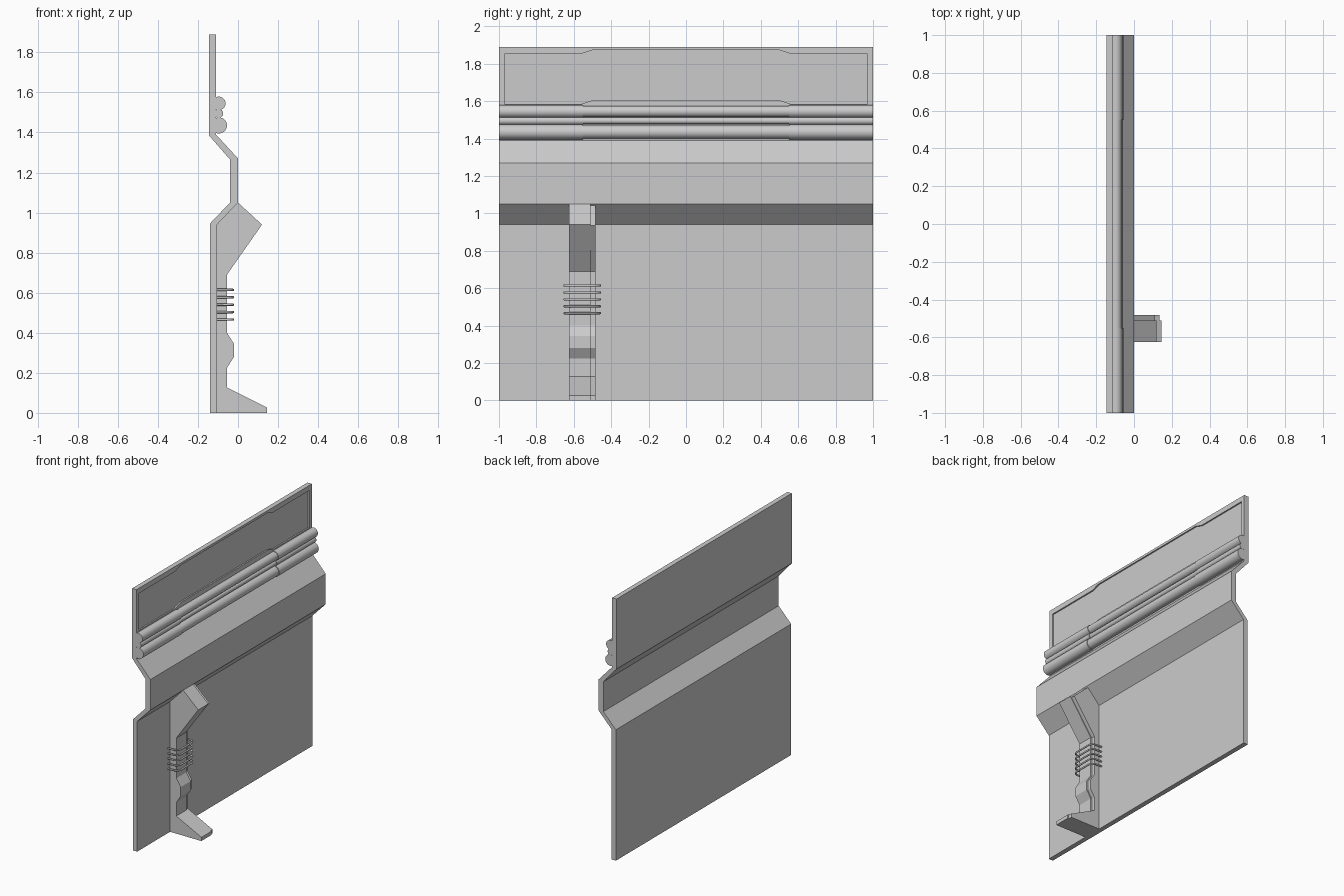
import bpy, bmesh
from math import sin, cos, pi

if "Cube" in bpy.data.objects:
    bpy.data.objects.remove(bpy.data.objects["Cube"])


def add_object(name, bm):
    bmesh.ops.recalc_face_normals(bm, faces=bm.faces)
    mesh = bpy.data.meshes.new(name)
    bm.to_mesh(mesh)
    bm.free()
    obj = bpy.data.objects.new(name, mesh)
    bpy.context.collection.objects.link(obj)
    return obj


def prism(name, points, vector):
    """Extrude a closed 3D outline along a vector."""
    bm = bmesh.new()
    face = bm.faces.new([bm.verts.new(p) for p in points])
    new = bmesh.ops.extrude_face_region(bm, geom=[face])["geom"]
    moved = [v for v in new if isinstance(v, bmesh.types.BMVert)]
    bmesh.ops.translate(bm, verts=moved, vec=vector)
    return add_object(name, bm)


def xz_prism(name, profile, y0, y1):
    return prism(name, [(x, y0, z) for x, z in profile], (0, y1 - y0, 0))


def smooth(obj):
    bpy.ops.object.select_all(action='DESELECT')
    obj.select_set(True)
    bpy.context.view_layer.objects.active = obj
    bpy.ops.object.shade_smooth_by_angle()


# Bent wall sheet
wall = xz_prism("wall", [
    (-0.105, 0), (-0.105, 0.94), (0, 1.05), (0, 1.27), (-0.11, 1.39), (-0.11, 1.89),
    (-0.145, 1.89), (-0.145, 1.385), (-0.04, 1.265), (-0.04, 1.05), (-0.14, 0.945), (-0.14, 0)], -1, 1)

# Shallow recess in the upper panel, stepped up along the middle
steps = [(-0.97, 0), (-0.56, 0), (-0.5, 0.02), (0.5, 0.02), (0.56, 0), (0.97, 0)]
outline = [(-0.12, y, 1.585 + d) for y, d in steps]
outline += [(-0.12, y, 1.853 + d) for y, d in reversed(steps)]
cutter = prism("recess_cutter", outline, (0.1, 0, 0))
cutter.hide_render = True
cutter.hide_set(True)
recess = wall.modifiers.new("recess", 'BOOLEAN')
recess.operation = 'DIFFERENCE'
recess.object = cutter

# Three round rails, thicker at both ends
for name, cx, z, r in [("upper_rail", -0.096, 1.545, 0.034),
                       ("thin_rail", -0.096, 1.495, 0.022),
                       ("lower_rail", -0.095, 1.435, 0.04)]:
    bm = bmesh.new()
    n = 32
    rings = []
    for y, rad in [(-1, r), (-0.55, r), (-0.55, r - 0.004), (0.55, r - 0.004), (0.55, r), (1, r)]:
        rings.append([bm.verts.new((cx + rad * cos(2 * pi * i / n), y, z + rad * sin(2 * pi * i / n)))
                      for i in range(n)])
    for a, b in zip(rings, rings[1:]):
        for i in range(n):
            j = (i + 1) % n
            bm.faces.new((a[i], a[j], b[j], b[i]))
    bm.faces.new(rings[0])
    bm.faces.new(rings[-1])
    smooth(add_object(name, bm))

# Buttress: main slab and a slightly shallower side strip
front = [(0.14, 0), (0.145, 0.027), (-0.055, 0.127), (-0.055, 0.225), (-0.02, 0.28), (-0.02, 0.345),
         (-0.055, 0.4), (-0.055, 0.69), (0.12, 0.94), (0, 1.05)]
front[0] = (0.145, 0)
back = [(-0.02, 1.05), (-0.12, 0.94), (-0.12, 0)]
xz_prism("buttress", front + back, -0.625, -0.51)
strip = [(x - 0.01, z - (0.006 if z > 0.9 else 0)) for x, z in front]
xz_prism("buttress_side_strip", strip + back[1:], -0.51, -0.483)

# Five wire bands around the buttress
path = [(-0.12, -0.1), (-0.06, -0.1)]
for sign in (-1, 1):
    arc = [(-0.06 + 0.035 * sin(a * pi / 8), sign * (0.06 + 0.035 * cos(a * pi / 8))) for a in range(5)]
    path += arc if sign < 0 else arc[::-1]
path[0:2] = [(-0.12, -0.095)]
path.append((-0.12, 0.095))
for k in range(5):
    curve = bpy.data.curves.new("wire_band", 'CURVE')
    curve.dimensions = '3D'
    curve.bevel_depth = 0.006
    curve.bevel_resolution = 2
    spline = curve.splines.new('POLY')
    spline.points.add(len(path) - 1)
    for p, (x, y) in zip(spline.points, path):
        p.co = (x, y - 0.555, 0.466 + 0.037 * k, 1)
    band = bpy.data.objects.new("wire_band", curve)
    bpy.context.collection.objects.link(band)
